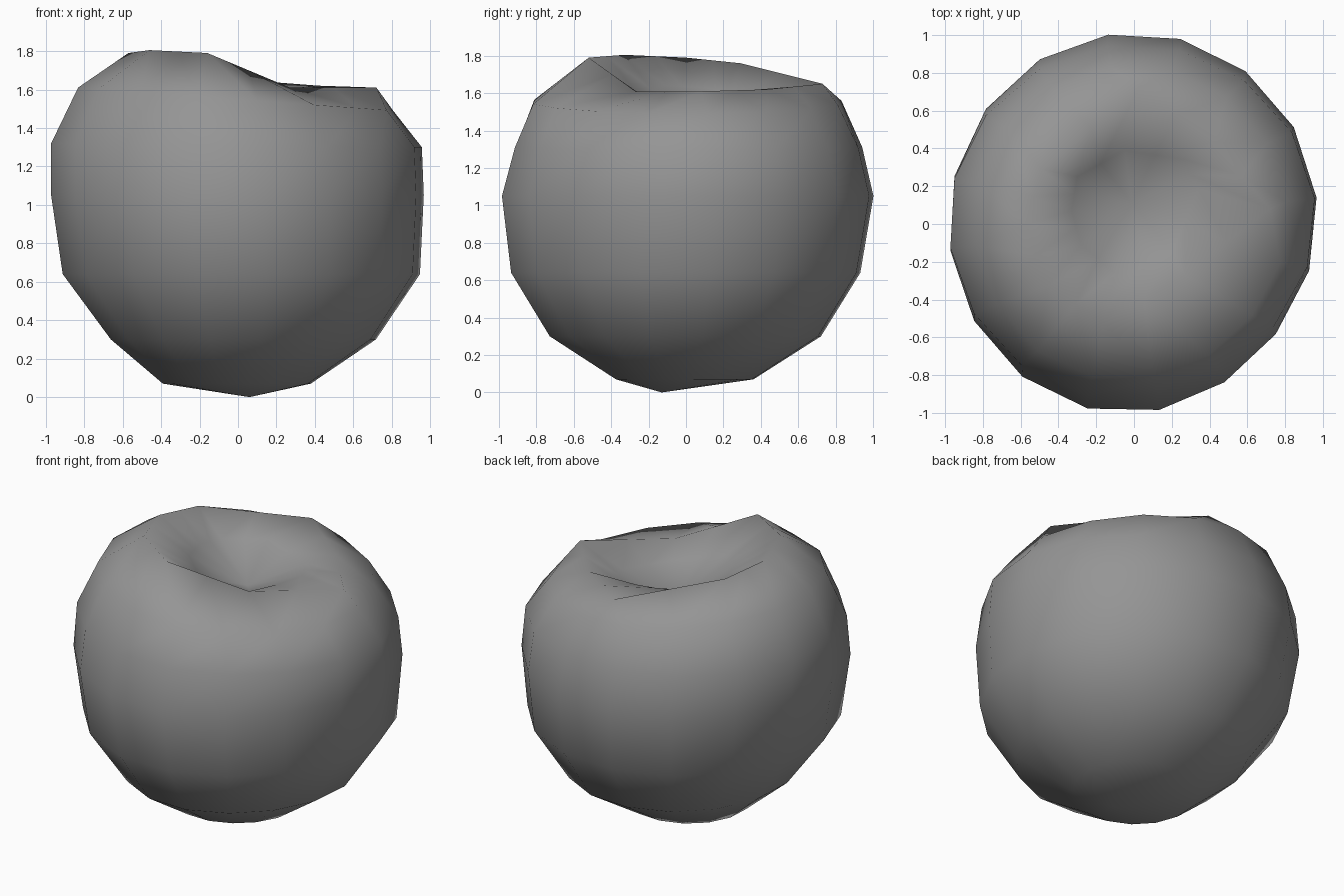
import bpy, bmesh, math

if "Cube" in bpy.data.objects:
    bpy.data.objects.remove(bpy.data.objects["Cube"])

SIDES = 16
START = math.radians(8)

# one flat grey for the whole fruit
grey = bpy.data.materials.new("stone grey")
grey.diffuse_color = (0.3, 0.3, 0.3, 1)
grey.use_nodes = True
grey.node_tree.nodes["Principled BSDF"].inputs["Base Color"].default_value = grey.diffuse_color

# body rings: height, tilt along x, left x, right x, front y, back y
RINGS = [
    (0.07, 0.00, -0.39, 0.38, -0.38, 0.36),
    (0.30, 0.00, -0.66, 0.72, -0.74, 0.72),
    (0.64, 0.00, -0.91, 0.95, -0.95, 0.93),
    (1.05, 0.00, -0.97, 0.97, -1.00, 1.00),
    (1.31, 0.01, -0.97, 0.96, -0.93, 0.94),
    (1.55, 0.06, -0.83, 0.81, -0.83, 0.83),
]

# uneven shoulder around the top, counter-clockwise from the right
RIM = [(0.72, 0.08, 1.61), (0.42, 0.43, 1.62), (0.03, 0.73, 1.65), (-0.49, 0.29, 1.76),
       (-0.57, 0.0, 1.79), (-0.46, -0.33, 1.805), (-0.16, -0.52, 1.79), (0.27, -0.27, 1.61)]
# lip of the small hollow inside it, matched corner by corner
LIP = [(0.34, 0.18, 1.56), (0.27, 0.34, 1.56), (-0.05, 0.39, 1.62), (-0.30, 0.25, 1.61),
       (-0.33, 0.07, 1.63), (-0.28, -0.11, 1.64), (-0.10, -0.26, 1.60), (0.20, -0.15, 1.53)]
PIT = (-0.01, 0.11, 1.43)

bm = bmesh.new()


def body_ring(z, tilt, x0, x1, y0, y1):
    verts = []
    for i in range(SIDES):
        a = START + i * math.tau / SIDES
        # the front right side is slightly flattened
        r = 1.012 - 0.045 * max(0, math.cos(a + math.pi / 4)) ** 4
        c, s = math.cos(a) * r, math.sin(a) * r
        verts.append(bm.verts.new(((x0 + x1) / 2 + (x1 - x0) / 2 * c,
                                   (y0 + y1) / 2 + (y1 - y0) / 2 * s, z - tilt * c)))
    return verts


def corner_ring(corners):
    # each corner followed by the midpoint to the next
    verts = []
    for i, p in enumerate(corners):
        q = corners[(i + 1) % len(corners)]
        verts.append(bm.verts.new(p))
        verts.append(bm.verts.new([(a + b) / 2 for a, b in zip(p, q)]))
    return verts


def bridge(low, high):
    for i in range(SIDES):
        j = (i + 1) % SIDES
        bm.faces.new((low[i], low[j], high[j], high[i]))


# stack of body rings, then the shoulder and the lip of the hollow
loops = [body_ring(*r) for r in RINGS] + [corner_ring(RIM), corner_ring(LIP)]
for low, high in zip(loops, loops[1:]):
    bridge(low, high)

# close the base and the pit
base = bm.verts.new((0.06, -0.13, 0))
pit = bm.verts.new(PIT)
for i in range(SIDES):
    j = (i + 1) % SIDES
    bm.faces.new((base, loops[0][j], loops[0][i]))
    bm.faces.new((pit, loops[-1][i], loops[-1][j]))

bmesh.ops.recalc_face_normals(bm, faces=bm.faces[:])
for f in bm.faces:
    f.smooth = True
mesh = bpy.data.meshes.new("fruit_body")
bm.to_mesh(mesh)
bm.free()
mesh.materials.append(grey)
fruit = bpy.data.objects.new("fruit_body", mesh)
bpy.context.collection.objects.link(fruit)
